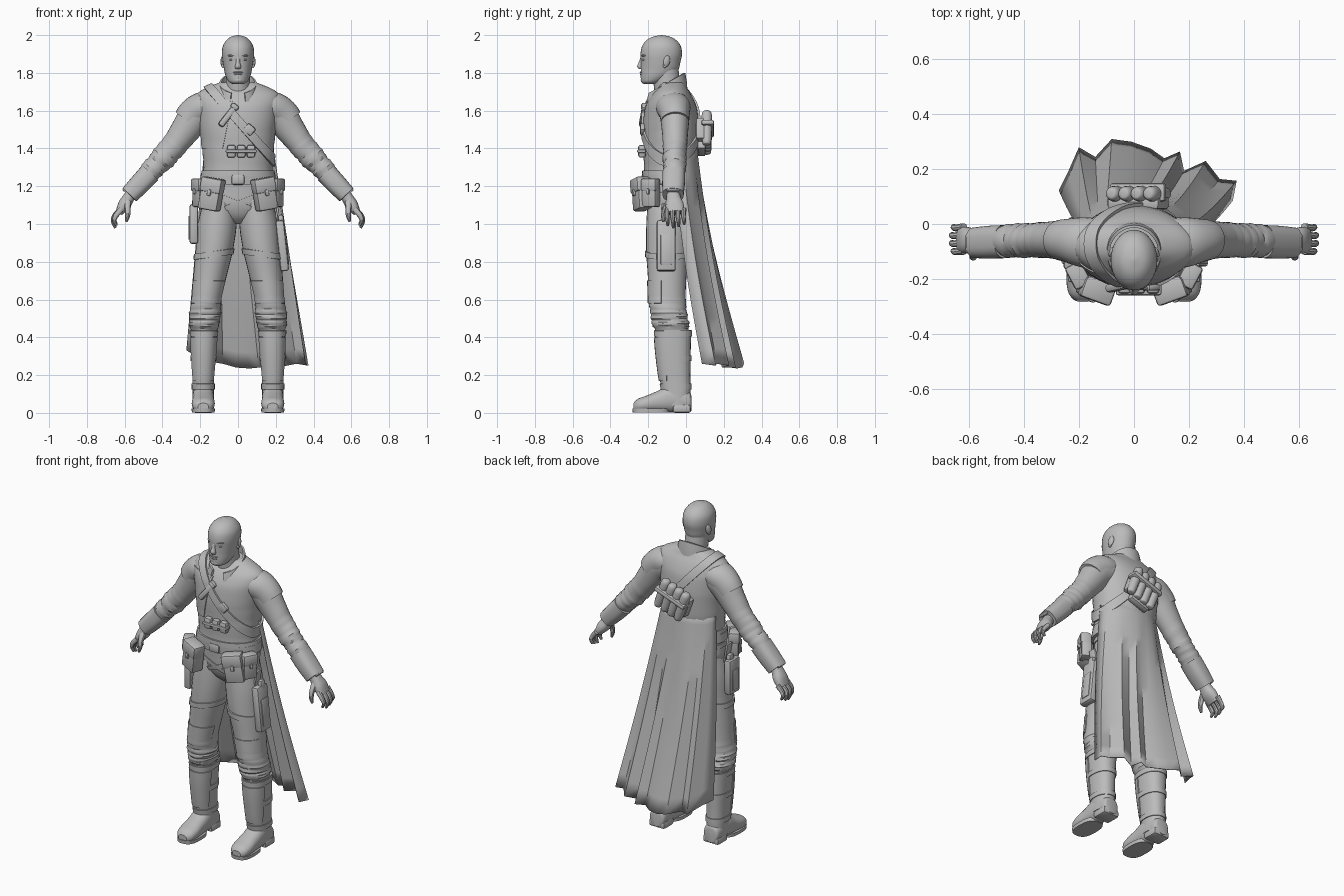
import bpy, bmesh, math
from math import sin, cos, pi, radians
from mathutils import Vector, Matrix, Euler

if "Cube" in bpy.data.objects:
    bpy.data.objects.remove(bpy.data.objects["Cube"], do_unlink=True)

GREY = (0.5, 0.5, 0.5, 1)
mat = bpy.data.materials.new("plain grey")
mat.use_nodes = True
mat.diffuse_color = GREY
mat.node_tree.nodes["Principled BSDF"].inputs["Base Color"].default_value = GREY
parts = []
Y, Z = (0, 1, 0), (0, 0, 1)
SIDES = (("left", 1), ("right", -1))


def finish(name, bm):
    me = bpy.data.meshes.new(name)
    bm.to_mesh(me)
    bm.free()
    me.materials.append(mat)
    ob = bpy.data.objects.new(name, me)
    bpy.context.collection.objects.link(ob)
    parts.append(ob)
    return ob


def spline(pts, steps):
    """Catmull-Rom through tuples of any length."""
    out = []
    for i in range(len(pts) - 1):
        a, b, c, d = (pts[max(0, min(len(pts) - 1, i + k))] for k in (-1, 0, 1, 2))
        for j in range(steps):
            t = j / steps
            out.append([q + t / 2 * (r - p + t * (2*p - 5*q + 4*r - s + t * (3*(q - r) + s - p)))
                        for p, q, r, s in zip(a, b, c, d)])
    return out + [list(pts[-1])]


def loft(name, rings, steps=4, sides=28, power=2, axis=None, ref=Y, fold=0, span=(0, 1), side=1):
    """Skin elliptical rings (x, y, z, radius_u, radius_v) along a path."""
    pts = spline(rings, steps)
    bm, rows = bmesh.new(), []
    for i, p in enumerate(pts):
        a, b = pts[max(i - 1, 0)], pts[min(i + 1, len(pts) - 1)]
        t = Vector(axis) if axis else (Vector(b[:3]) - Vector(a[:3])).normalized()
        u = Vector(ref).cross(t).normalized()
        v = t.cross(u)
        f = (i / (len(pts) - 1) - span[0]) / (span[1] - span[0])
        amp = fold * sin(pi * f) if 0 < f < 1 else 0
        row = []
        for k in range(sides):
            an = 2 * pi * k / sides
            c, s = cos(an), sin(an)
            c, s = (math.copysign(abs(w) ** (2 / power), w) for w in (c, s))
            g = 1 + amp * sin(1.7 * i + 2 * sin(an + i * 0.3)) * cos(an + 0.9 * i)
            co = Vector(p[:3]) + u * c * p[3] * g + v * s * p[4] * g
            row.append(bm.verts.new((co.x * side, co.y, co.z)))
        rows.append(row)
    for r, q in zip(rows, rows[1:]):
        for k in range(sides):
            n = (k + 1) % sides
            bm.faces.new((r[k], r[n], q[n], q[k]))
    bm.faces.new(rows[0])
    bm.faces.new(rows[-1])
    bmesh.ops.recalc_face_normals(bm, faces=bm.faces)
    return finish(name, bm)


def patch(name, src, planes, thick):
    """Raised layer cut from a surface; each plane's normal points at the discarded side."""
    bm = bmesh.new()
    bm.from_mesh(src.data)
    bmesh.ops.delete(bm, geom=[f for f in bm.faces if len(f.verts) > 4], context='FACES')
    for co, no in planes:
        bmesh.ops.bisect_plane(bm, geom=bm.verts[:] + bm.edges[:] + bm.faces[:],
                               plane_co=co, plane_no=no, clear_outer=True)
    bm.normal_update()
    res = bmesh.ops.extrude_face_region(bm, geom=bm.faces[:])
    top = [g for g in res["geom"] if isinstance(g, bmesh.types.BMVert)]
    bm.normal_update()
    for v, d in [(v, v.normal.copy()) for v in top]:
        v.co += d * thick
    return finish(name, bm)


def band(name, src, co, no, width, thick=0.01):
    co, no = Vector(co), Vector(no).normalized()
    return patch(name, src, [(co + no * width / 2, no), (co - no * width / 2, -no)], thick)


def box(name, loc, size, rot=(0, 0, 0), bevel=0.012):
    bm = bmesh.new()
    bmesh.ops.create_cube(bm, size=1, matrix=Matrix.Diagonal((*size, 1)))
    bmesh.ops.bevel(bm, geom=bm.edges[:], offset=min(bevel, min(size) * 0.4), segments=2,
                    profile=0.5, affect='EDGES')
    bm.transform(Matrix.Translation(loc) @ Euler([radians(r) for r in rot]).to_matrix().to_4x4())
    return finish(name, bm)


def blob(name, loc, size, rot=(0, 0, 0)):
    bm = bmesh.new()
    m = Matrix.LocRotScale(Vector(loc), Euler([radians(r) for r in rot]), Vector(size))
    bmesh.ops.create_uvsphere(bm, u_segments=20, v_segments=12, radius=1, matrix=m)
    return finish(name, bm)


def pouch(name, loc, size, yaw, tilt=0):
    turn = Euler((0, radians(tilt), radians(yaw))).to_matrix()
    w, d, h = size
    for part, off, s in (("body", (0, 0, 0), size),
                         ("flap", (0, -0.006, h * 0.28), (w * 1.08, d * 1.02, h * 0.46)),
                         ("clasp", (0, -d / 2 - 0.006, h * 0.05), (w * 0.2, 0.016, h * 0.2))):
        box(name + "_" + part, Vector(loc) + turn @ Vector(off), s, (0, tilt, yaw))


# Head, face and neck
loft("neck", [(0, -.075, 1.6, .075, .08), (0, -.095, 1.7, .066, .072), (0, -.11, 1.82, .064, .07)], axis=Z)
loft("head", [(0, -.187, 1.742, .03, .038), (0, -.179, 1.754, .05, .058), (0, -.154, 1.785, .066, .086),
              (0, -.139, 1.82, .074, .1), (0, -.134, 1.86, .081, .105), (0, -.131, 1.9, .085, .11),
              (0, -.13, 1.94, .081, .103), (0, -.13, 1.97, .064, .082), (0, -.13, 1.99, .04, .05),
              (0, -.13, 2.0, .004, .005)], axis=Z, sides=32)
loft("nose", [(0, -.238, 1.82, .013, .01), (0, -.243, 1.834, .016, .016), (0, -.237, 1.86, .01, .012),
              (0, -.232, 1.885, .012, .008)], axis=Z, sides=14)
blob("brow", (0, -.215, 1.892), (.055, .025, .011))
blob("chin", (0, -.222, 1.762), (.028, .018, .018))
blob("upper_lip", (0, -.233, 1.803), (.026, .012, .005))
blob("lower_lip", (0, -.232, 1.792), (.022, .012, .006))
for n, s in SIDES:
    blob(n + "_eye", (s * .032, -.222, 1.87), (.014, .01, .006))
    blob(n + "_ear", (s * .082, -.102, 1.862), (.009, .018, .03), (-12, 0, s * 20))
    blob(n + "_ear_lobe", (s * .08, -.112, 1.838), (.008, .01, .012))

# Jacket with sloping shoulders, and hips
jacket = loft("jacket", [(0, -.085, 1.25, .187, .137), (0, -.083, 1.3, .183, .139), (0, -.08, 1.4, .189, .146),
                         (0, -.08, 1.5, .2, .149), (0, -.08, 1.6, .214, .14), (0, -.079, 1.65, .223, .124),
                         (0, -.077, 1.69, .214, .102), (0, -.073, 1.72, .17, .079), (0, -.07, 1.75, .095, .062)],
              axis=Z, sides=48, power=2.1, fold=.012, span=(0, .5))
hips = loft("hips", [(0, -.09, 1.0, .025, .05), (0, -.09, 1.04, .12, .09), (0, -.09, 1.1, .186, .113),
                     (0, -.088, 1.18, .188, .121), (0, -.086, 1.28, .18, .13)], axis=Z, sides=40, power=2.1)
band("belt", hips, (0, 0, 1.235), Z, .05, .016)
band("jacket_hem", jacket, (0, 0, 1.268), Z, .03)
band("chest_strap", jacket, (.02, 0, 1.525), (.4, 0, .35), .045, .012)
patch("chest_flap", jacket, [((.015, 0, 0), (-1, 0, .15)), ((0, 0, 1.56), (.1, 0, -1)),
                             ((0, 0, 1.68), Z), ((0, -.1, 0), Y)], .006)
patch("right_chest_panel", jacket, [((-.06, 0, 1.5), (1, 0, -.2)), ((0, 0, 1.4), (0, 0, -1)),
                                    ((0, 0, 1.66), Z), ((0, -.1, 0), Y)], .005)

# Standing collar, open at the front and higher behind
bm = bmesh.new()
rows = []
for i in range(33):
    a = radians(-68 + 316 * i / 32)
    back = (1 + sin(a)) / 2
    low, high = 1.645 + .065 * back, 1.69 + .11 * back
    rows.append([bm.verts.new((r * cos(a), -.104 + (r + .002) * sin(a), z)) for r, z in
                 ((.11, low), (.106, (low + high) / 2), (.098, high), (.088, high), (.092, low))])
for p, q in zip(rows, rows[1:]):
    for k in range(5):
        bm.faces.new((p[k], q[k], q[(k + 1) % 5], p[(k + 1) % 5]))
bm.faces.new(rows[0])
bm.faces.new(rows[-1])
bmesh.ops.recalc_face_normals(bm, faces=bm.faces)
finish("collar", bm)

for n, s in SIDES:
    # Sleeve, shoulder cap and cuff
    loft(n + "_sleeve", [(.14, -.065, 1.61, .085, .085), (.215, -.06, 1.58, .09, .08),
                         (.28, -.058, 1.495, .078, .07), (.335, -.058, 1.42, .068, .064),
                         (.395, -.06, 1.35, .065, .062), (.455, -.062, 1.287, .058, .058),
                         (.52, -.066, 1.215, .048, .054), (.56, -.068, 1.17, .038, .045)],
         steps=6, fold=.09, span=(.35, .95), side=s)
    loft(n + "_shoulder_cap", [(.12, -.074, 1.63, .062, .09), (.185, -.066, 1.617, .083, .091),
                               (.235, -.06, 1.582, .085, .08), (.265, -.058, 1.545, .081, .074)], side=s)
    loft(n + "_cuff", [(.465, -.064, 1.272, .057, .06), (.52, -.066, 1.212, .055, .06),
                       (.575, -.068, 1.155, .05, .056)], power=2.6, side=s)
    box(n + "_cuff_guard", (s * .56, -.068, 1.225), (.14, .07, .018), (0, s * 47, 0))
    # Hand
    loft(n + "_palm", [(.55, -.068, 1.18, .03, .036), (.578, -.066, 1.14, .031, .037),
                       (.603, -.06, 1.1, .033, .048), (.63, -.056, 1.06, .02, .046)], power=2.3, side=s)
    for i, f in enumerate(("index", "middle", "ring", "little")):
        y, drop, x = -.098 + .029 * i, .012 * abs(i - 1.2), .006 * abs(i - 1.5)
        loft(f"{n}_{f}_finger", [(.618, y, 1.078, .016, .014), (.655 - x, y - .003, 1.045, .014, .013),
                                 (.664 - x, y, 1.01 + drop / 2, .011, .011),
                                 (.652 - x, y + .002, .977 + drop, .007, .007)], sides=10, side=s)
    loft(n + "_thumb", [(.585, -.085, 1.125, .02, .018), (.584, -.11, 1.085, .016, .015),
                        (.584, -.12, 1.045, .013, .013), (.592, -.12, 1.012, .007, .007)], sides=10, side=s)
    # Trouser leg, bunched above the boot
    leg = loft(n + "_trouser_leg", [(.095, -.09, 1.13, .085, .112), (.11, -.094, 1.0, .103, .116),
                                    (.126, -.1, .86, .099, .111), (.149, -.1, .72, .088, .102),
                                    (.166, -.1, .61, .079, .098), (.174, -.093, .53, .082, .098),
                                    (.178, -.08, .465, .08, .096), (.18, -.07, .41, .055, .08)],
               steps=7, axis=Z, fold=.07, span=(.55, 1), side=s)
    patch(n + "_knee_pad", leg, [((0, -.13, 0), Y), ((0, 0, .7), Z), ((0, 0, .58), (0, 0, -1))], .005)
    band(n + "_thigh_strap", leg, (0, 0, .86), (s * .15, 0, 1), .03, .007)
    band(n + "_hip_strap", hips, (s * .1, 0, 1.15), (-s * .4, 0, 1), .025, .006)
    # Boot
    boot = loft(n + "_boot_shaft", [(.184, -.05, .04, .055, .07), (.184, -.052, .12, .056, .076),
                                    (.184, -.06, .2, .058, .083), (.182, -.067, .33, .066, .092),
                                    (.18, -.069, .44, .071, .097)], axis=Z, power=2.3, side=s)
    for z in (.42, .29, .14):
        band(n + "_boot_strap", boot, (0, 0, z), Z, .03, .005)
    patch(n + "_shin_guard", boot, [((0, -.1, 0), Y), ((0, 0, .4), Z), ((0, 0, .17), (0, 0, -1))], .006)
    loft(n + "_foot", [(.184, .028, .05, .035, .04), (.184, .012, .06, .05, .055), (.184, -.08, .075, .057, .072),
                       (.184, -.15, .06, .058, .056), (.184, -.21, .048, .061, .043),
                       (.184, -.255, .04, .052, .034), (.184, -.278, .032, .028, .02)],
         axis=(0, -1, 0), ref=Z, power=2.3, side=s)
    loft(n + "_sole", [(.184, -.185, .001, .06, .097), (.184, -.185, .022, .062, .099)],
         steps=1, axis=Z, power=2.7, side=s)
    box(n + "_heel", (s * .184, -.022, .022), (.108, .096, .044))
    # Belt pouches
    pouch(n + "_front_pouch", (s * .14, -.235, 1.158), (.11, .075, .17), s * 20, -s * 10)
    pouch(n + "_hip_pouch", (s * .2, -.185, 1.165), (.085, .06, .15), s * 62)

# Holsters
for n, s, y, z, h, lean in (("left", 1, -.105, .885, .27, -6), ("right", -1, -.115, 1.0, .21, 0)):
    box(n + "_holster", (s * .234, y, z), (.045, .1, h), (0, lean, 0))
    box(n + "_holster_plate", (s * .256, y, z - .02), (.014, .06, h * .6), (0, lean, 0))
    box(n + "_holster_grip", (s * .228, y + .01, z + h * .5), (.03, .045, .06), (0, lean, 0))
    box(n + "_holster_hanger", (s * .205, y, z + h * .5 + .03), (.014, .05, .12), (0, s * 10, 0))

# Chest gear
for i in range(3):
    box("chest_cell", (-.035 + .052 * i, -.233, 1.385), (.046, .04, .068))
box("chest_cell_band", (.017, -.236, 1.385), (.165, .046, .018))
box("buckle", (0, -.222, 1.235), (.07, .03, .055))
box("strap_device", (-.055, -.226, 1.57), (.034, .032, .13), (-8, 38, 0))
box("strap_device_cap", (-.018, -.22, 1.62), (.045, .036, .03), (-8, 38, 0))
box("strap_clip", (.06, -.23, 1.5), (.055, .025, .05), (0, 41, 0))

# Back pack of canisters on the strap
box("pack_base", (.015, .078, 1.475), (.2, .05, .12), (0, -20, 0))
lean = Vector((-.34, 0, .94))
for i in range(4):
    base = Vector((.015, .11, 1.49)) + Vector((.94, 0, .34)) * (i - 1.5) * .048
    rings = [(*(base + lean * d), r, r) for d, r in
             ((-.1, .012), (-.09, .023), (-.02, .027), (.06, .028), (.085, .02), (.09, .01))]
    loft("canister", rings, sides=14)
box("pack_band", (.015, .115, 1.505), (.215, .068, .03), (0, -20, 0))
box("pack_lower_pouch", (.03, .082, 1.41), (.13, .045, .07), (0, -20, 0))

# Long pleated coat tail: wraps the left hip, grows out of the jacket back and flares to the hem
hem = [(-.27, .12, .33), (-.235, .19, .31), (-.2, .275, .28), (-.14, .24, .27), (-.08, .305, .26),
       (-.01, .295, .24), (.06, .27, .235), (.11, .235, .24), (.165, .26, .24), (.18, .19, .24),
       (.26, .225, .25), (.31, .16, .26), (.37, .155, .25), (.355, .085, .26)]
bm = bmesh.new()
rows = []
for i in range(15):
    t = i / 14
    row = []
    for k, h in enumerate(hem):
        f = k / (len(hem) - 1)
        a = radians(162 - 122 * f - 36 * f ** 4)
        start = Vector((.182 * cos(a), -.083 + .136 * sin(a), 1.42))
        row.append(bm.verts.new(start.lerp(Vector(h), t) - Vector((0, .018 * sin(pi * t), 0))))
    rows.append(row)
for p, q in zip(rows, rows[1:]):
    for k in range(len(hem) - 1):
        bm.faces.new((p[k], q[k], q[k + 1], p[k + 1]))
tail = finish("coat_tail", bm)
tail.modifiers.new("thickness", 'SOLIDIFY').thickness = .004

# Shading
bpy.ops.object.select_all(action='DESELECT')
for ob in parts:
    ob.select_set(True)
bpy.context.view_layer.objects.active = parts[0]
bpy.ops.object.shade_smooth_by_angle(angle=radians(35))
